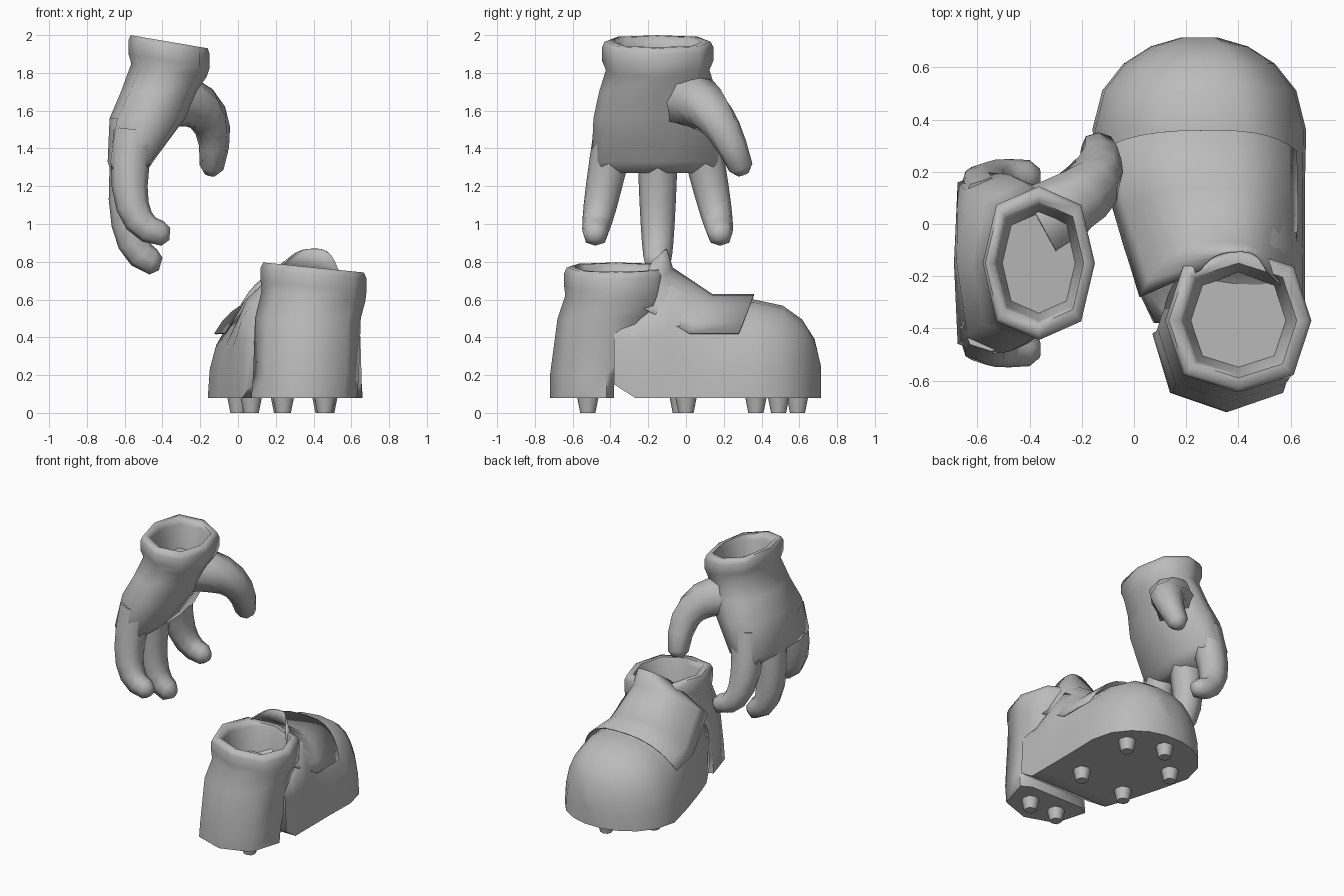
import bpy, bmesh, math
from mathutils import Vector

cube = bpy.data.objects.get("Cube")
if cube:
    bpy.data.objects.remove(cube)

grey = bpy.data.materials.new("plain_grey")
grey.use_nodes = True
shade = (.5, .5, .5, 1)
grey.diffuse_color = shade
grey.node_tree.nodes["Principled BSDF"].inputs["Base Color"].default_value = shade


def loft(name, rings, sheet=False):
    """Skin a list of equal-length point rings, capped unless it is an open sheet."""
    bm = bmesh.new()
    rows = [[bm.verts.new(point) for point in ring] for ring in rings]
    count = len(rows[0])
    for lower, upper in zip(rows, rows[1:]):
        for i in range(count - 1 if sheet else count):
            j = (i + 1) % count
            bm.faces.new((lower[i], lower[j], upper[j], upper[i]))
    if not sheet:
        bm.faces.new(rows[0][::-1])
        bm.faces.new(rows[-1])
    bmesh.ops.recalc_face_normals(bm, faces=bm.faces)
    mesh = bpy.data.meshes.new(name)
    bm.to_mesh(mesh)
    bm.free()
    mesh.materials.append(grey)
    obj = bpy.data.objects.new(name, mesh)
    bpy.context.collection.objects.link(obj)
    bpy.ops.object.select_all(action='DESELECT')
    obj.select_set(True)
    bpy.context.view_layer.objects.active = obj
    bpy.ops.object.shade_smooth_by_angle(angle=math.radians(70))
    return obj


def octagon(bulge=1.07):
    """Unit eight-sided outline with full corners."""
    for k in range(8):
        angle = k * math.pi / 4
        radius = bulge if k % 2 else 1
        yield radius * math.cos(angle), radius * math.sin(angle)


def level_ring(x, y, z, rx, ry, tilt=0, front_limit=math.inf, bulge=1.07):
    """Eight-sided ring, optionally tilted sideways or cut off flat at the front."""
    return [(x + rx * u, min(y + ry * v, front_limit), z - tilt * rx * u)
            for u, v in octagon(bulge)]


def rolled_cuff(x, y, z, rx, ry, tilt, neck):
    """Rings for a rounded lip that turns down into a hollow."""
    steps = ((.15, neck), (.1, 1), (.03, 1), (0, .95), (0, .8), (.04, .75), (.2, .65))
    return [level_ring(x, y, z - drop, rx * size, ry * size, tilt)
            for drop, size in steps]


def limb(name, root, bend, tip, thick, thin):
    """Tapered finger along a curve from root to tip, with a blunt end."""
    root, bend, tip = Vector(root), Vector(bend), Vector(tip)
    rings = []
    steps = 6
    for i in range(steps + 1):
        t = i / steps
        centre = root.lerp(bend, t).lerp(bend.lerp(tip, t), t)
        along = (bend - root).lerp(tip - bend, t).normalized()
        side = (Vector((0, 1, 0)) - along * along.y).normalized()
        front = along.cross(side)
        radius = thick + (thin - thick) * t
        rings.append([centre + (side * u + front * v) * radius for u, v in octagon()])
    end = tip + along * thin * .6
    rings.append([end + (side * u + front * v) * thin * .5 for u, v in octagon()])
    return loft(name, rings)


# Glove palm with rolled cuff
palm_y = -.15
loft("glove_palm", [
    level_ring(-.58, palm_y, 1.27, .09, .32, bulge=1.25),
    level_ring(-.57, palm_y, 1.33, .12, .35, bulge=1.25),
    level_ring(-.48, palm_y, 1.56, .2, .34, bulge=1.13),
    level_ring(-.42, palm_y, 1.7, .2, .31),
    *rolled_cuff(-.365, palm_y, 1.965, .215, .295, .17, .93)])

# Fingers and thumb
for name, root_y, tip_y in (("front_finger", -.38, -.48), ("rear_finger", .07, .18)):
    limb(name, (-.55, root_y, 1.48), (-.64, tip_y, .97), (-.4, tip_y, .95), .11, .065)
limb("middle_finger", (-.55, palm_y, 1.48), (-.66, palm_y, .86),
     (-.45, palm_y, .8), .11, .07)
limb("thumb", (-.36, 0, 1.66), (-.07, .16, 1.65), (-.14, .29, 1.3), .15, .065)

# Boot heel and shaft with rolled rim
sole = .08
heel_y, ball_y = -.38, .36
loft("boot_shaft", [
    level_ring(.35, -.42, sole, .28, .3, front_limit=heel_y),
    level_ring(.36, -.42, .2, .28, .3, front_limit=heel_y),
    level_ring(.37, -.4, .5, .28, .28),
    *rolled_cuff(.4, -.37, .77, .28, .275, .1, .98)])


def arch(y, middle, half, height, low=sole, box=.9, start=0, sweep=0):
    """Upright arched section leaning to one side, its ends swept back."""
    ring = []
    steps = 12
    for i in range(steps + 1):
        s = 2 * i / steps - 1
        angle = math.pi / 2 + s * math.radians(90 - start)
        rise = max(math.sin(angle), 0) ** box
        across = math.copysign(abs(math.cos(angle)) ** .75, math.cos(angle))
        ring.append((middle + half * across + .05 * rise * (1 - abs(across)),
                     y - sweep * s * s, low + height * rise))
    return ring


def foot_width(y):
    """Middle and half width of the foot, spreading towards the ball."""
    spread = ((y - heel_y) / (ball_y - heel_y)) ** .8 * .12
    return .365 - spread, .29 + spread


# Boot forefoot: tall side walls beside the shaft, then instep, then domed toe
sections = [arch(y, *foot_width(y), height, low, box) for y, height, low, box in (
    (heel_y, .36, .15, .3), (-.27, .45, sole, .3), (-.16, .56, sole, .4),
    (-.08, .66, sole, .7), (.14, .52, sole, .9))]
toe_length = ball_y
for degrees in (0, 25, 45, 63, 80):
    angle = math.radians(degrees)
    close = math.cos(angle)
    sections.append(arch(ball_y + toe_length * math.sin(angle), .25,
                         .41 * close, .52 * close ** .65))
loft("boot_forefoot", sections)

# Tongue flap draped over the instep, its edges swept back
flap = [arch(-.1, .36, .25, .79, start=65, sweep=.08)]
for y, height, start, sweep in ((-.07, .69, 45, .21), (.14, .55, 36, .12),
                                (ball_y, .55, 36, .08)):
    middle, half = foot_width(y)
    flap.append(arch(y, middle, half + .03, height, start=start, sweep=sweep))
flap = loft("tongue_flap", flap, sheet=True)
flap.modifiers.new("thickness", 'SOLIDIFY').thickness = .008

# Tapered studs under the sole
studs = ((.24, -.52), (.46, -.52), (.07, -.03), (.45, 0), (0, .37), (.47, .49), (.23, .59))
for number, (x, y) in enumerate(studs, start=1):
    loft(f"stud_{number}", [level_ring(x, y, 0, .04, .04),
                            level_ring(x, y, .1, .06, .06)])
